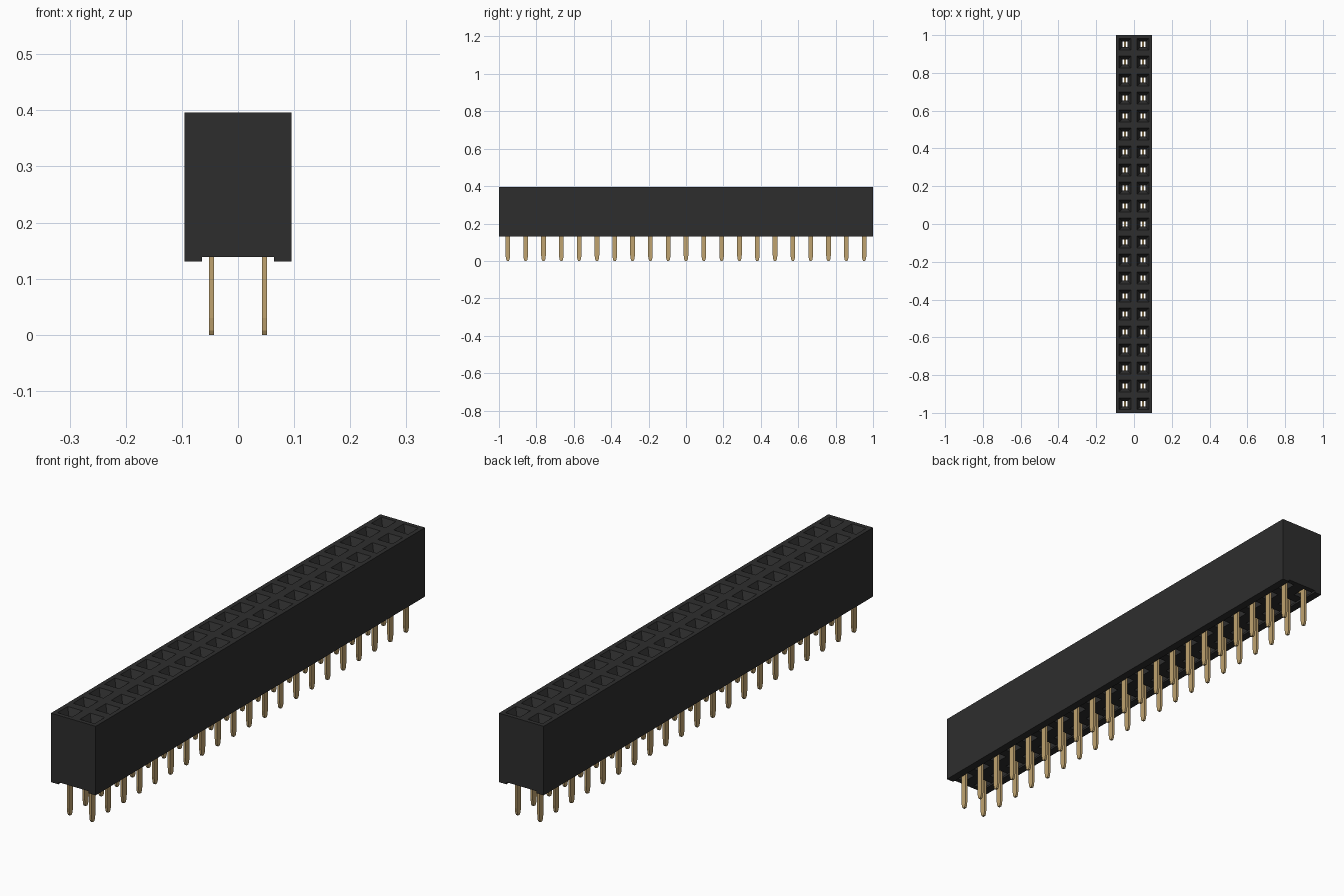
import bpy, bmesh
from mathutils import Vector

cube = bpy.data.objects.get("Cube")
if cube:
    bpy.data.objects.remove(cube, do_unlink=True)

ROWS = 21
PITCH = 2.0 / ROWS
HALF = PITCH / 2
TOP, FLOOR, FOOT = 0.396, 0.139, 0.131
CELLS = [(sx * HALF, -1 + HALF + i * PITCH) for sx in (-1, 1) for i in range(ROWS)]


def material(name, rgb, rough, metal=0.0):
    m = bpy.data.materials.new(name)
    m.use_nodes = True
    m.diffuse_color = (*rgb, 1)
    b = m.node_tree.nodes["Principled BSDF"]
    b.inputs["Base Color"].default_value = (*rgb, 1)
    b.inputs["Roughness"].default_value = rough
    b.inputs["Metallic"].default_value = metal
    return m


BLACK = material("black plastic", (0.027, 0.027, 0.027), 0.6)
GOLD = material("gold metal", (0.53, 0.37, 0.16), 0.4)


def finish(bm, name, mat):
    bmesh.ops.remove_doubles(bm, verts=bm.verts, dist=1e-5)
    bmesh.ops.recalc_face_normals(bm, faces=bm.faces)
    me = bpy.data.meshes.new(name)
    bm.to_mesh(me)
    bm.free()
    me.materials.append(mat)
    ob = bpy.data.objects.new(name, me)
    bpy.context.collection.objects.link(ob)
    return ob


def ring(bm, cx, cy, hx, hy, z):
    return [bm.verts.new((cx + a * hx, cy + b * hy, z))
            for a, b in ((-1, -1), (1, -1), (1, 1), (-1, 1))]


def bridge(bm, a, b):
    for i in range(len(a)):
        j = (i + 1) % len(a)
        bm.faces.new((a[i], a[j], b[j], b[i]))


def box(bm, lo, hi):
    c = [(p + q) / 2 for p, q in zip(lo, hi)]
    h = [(q - p) / 2 for p, q in zip(lo, hi)]
    a = ring(bm, c[0], c[1], h[0], h[1], lo[2])
    b = ring(bm, c[0], c[1], h[0], h[1], hi[2])
    bridge(bm, a, b)
    bm.faces.new(a)
    bm.faces.new(b)


# Housing: each cell runs from its top face through the funnel and hole to the underside
# (half width x, half width y, height)
CELL_RINGS = [(HALF, HALF, TOP), (0.031, 0.031, TOP), (0.014, 0.014, TOP - 0.032),
              (0.014, 0.014, 0.32), (0.024, 0.028, 0.32),
              (0.024, 0.028, FLOOR), (HALF, HALF, FLOOR)]
bm = bmesh.new()
for cx, cy in CELLS:
    rings = [ring(bm, cx, cy, *r) for r in CELL_RINGS]
    for a, b in zip(rings, rings[1:]):
        bridge(bm, a, b)
# outer walls, split to match the cells
outline = [(-PITCH, -1), (0, -1)] + [(PITCH, -1 + i * PITCH) for i in range(ROWS + 1)]
outline += [(0, 1)] + [(-PITCH, 1 - i * PITCH) for i in range(ROWS)]
low = [bm.verts.new((x, y, FLOOR)) for x, y in outline]
high = [bm.verts.new((x, y, TOP)) for x, y in outline]
bridge(bm, low, high)
finish(bm, "housing", BLACK)

# Standoff rails along both lower edges
for name, s in (("left_rail", 1), ("right_rail", -1)):
    bm = bmesh.new()
    xs = sorted((s * 0.064, s * PITCH))
    box(bm, (xs[0], -1, FOOT), (xs[1], 1, FLOOR))
    finish(bm, name, BLACK)

# Pins: flat blades with a tapered, blunt tip, extruded across x
PIN_PROFILE = [(-0.005, 0), (0.005, 0), (0.0095, 0.008), (0.0125, 0.03),
               (0.0125, 0.20), (-0.0125, 0.20), (-0.0125, 0.03), (-0.0095, 0.008)]
bm = bmesh.new()
for cx, cy in CELLS:
    face = bm.faces.new([bm.verts.new((cx - 0.0045, cy + y, z)) for y, z in PIN_PROFILE])
    ext = bmesh.ops.extrude_face_region(bm, geom=[face])["geom"]
    bmesh.ops.translate(bm, vec=Vector((0.009, 0, 0)),
                        verts=[v for v in ext if isinstance(v, bmesh.types.BMVert)])
    bm.faces.new([v for v in face.verts]) if not face.is_valid else None
finish(bm, "pins", GOLD)

# Spring contacts: a shoulder and two leaves inside each socket
bm = bmesh.new()
for cx, cy in CELLS:
    box(bm, (cx - 0.0045, cy - 0.024, 0.15), (cx + 0.0045, cy + 0.024, 0.175))
    for s in (-1, 1):
        ys = sorted((cy + s * 0.017, cy + s * 0.024))
        box(bm, (cx - 0.010, ys[0], 0.175), (cx + 0.010, ys[1], 0.31))
finish(bm, "spring_contacts", GOLD)
